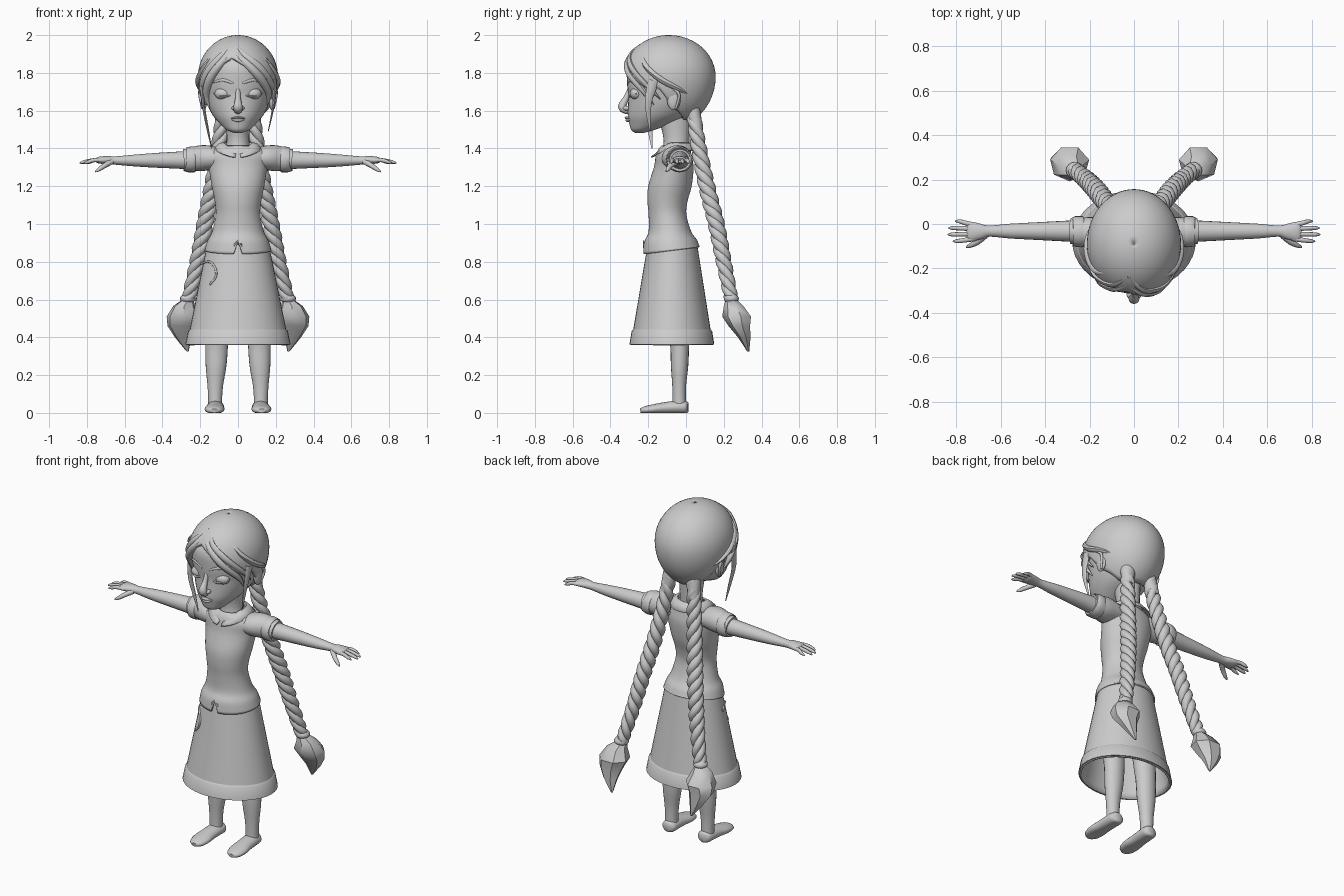
import bpy, math
from mathutils import Vector as V

TAU = math.tau


def finish(ob, mirror=False, thick=0, angle=50):
    bpy.ops.object.select_all(action='DESELECT')
    bpy.context.view_layer.objects.active = ob
    ob.select_set(True)
    bpy.ops.object.shade_smooth_by_angle(angle=math.radians(angle))
    if thick:
        m = ob.modifiers.new("thickness", 'SOLIDIFY')
        m.thickness, m.offset = thick, -1
    if mirror:
        ob.modifiers.new("mirror", 'MIRROR').use_clip = False
    return ob


def grid(name, rows, closed=True, caps=True, **kw):
    """Skin a list of equal-length point rows."""
    n = len(rows[0])
    faces = [(j*n+i, j*n+(i+1) % n, (j+1)*n+(i+1) % n, (j+1)*n+i)
             for j in range(len(rows)-1) for i in range(n if closed else n-1)]
    if caps and closed:
        faces += [tuple(range(n))[::-1], tuple((len(rows)-1)*n+i for i in range(n))]
    me = bpy.data.meshes.new(name)
    me.from_pydata([tuple(p) for r in rows for p in r], [], faces)
    ob = bpy.data.objects.new(name, me)
    bpy.context.collection.objects.link(ob)
    import bmesh
    bm = bmesh.new()
    bm.from_mesh(me)
    bmesh.ops.recalc_face_normals(bm, faces=bm.faces)
    bm.to_mesh(me)
    bm.free()
    return finish(ob, **kw)


def spline(rows, k):
    """Catmull-Rom through tuples of numbers."""
    out, n = [], len(rows)
    for i in range(n-1):
        a, b, c, d = (rows[max(0, min(n-1, i+o))] for o in (-1, 0, 1, 2))
        for s in range(k):
            t = s/k
            out.append(tuple(q + .5*t*(r-p + t*(2*p-5*q+4*r-w + t*(3*(q-r)+w-p)))
                             for p, q, r, w in zip(a, b, c, d)))
    return out + [rows[-1]]


def loft(name, rings, n=32, k=4, edit=None, **kw):
    """Horizontal elliptical rings: (z, centre y, rx, ry[, centre x])."""
    rows = []
    for r in spline(rings, k):
        cx = r[4] if len(r) > 4 else 0
        rows.append([V((cx + r[2]*math.sin(TAU*i/n), r[1] - r[3]*math.cos(TAU*i/n), r[0])) for i in range(n)])
    if edit:
        edit(rows)
    return grid(name, rows, **kw)


def tube(name, pts, n=12, k=4, floor=None, **kw):
    """Elliptical section along a path: (x, y, z, ru, rv)."""
    s = spline(pts, k)
    P = [V(p[:3]) for p in s]
    d = (P[-1]-P[0]).normalized()
    ref = V((0, 0, 1)) if abs(d.z) < .75 else V((0, 1, 0))
    rows = []
    for i, p in enumerate(P):
        t = (P[min(i+1, len(P)-1)]-P[max(i-1, 0)]).normalized()
        u = t.cross(ref).normalized()
        v = u.cross(t)
        row = [p + u*s[i][3]*math.cos(TAU*j/n) + v*s[i][4]*math.sin(TAU*j/n) for j in range(n)]
        if floor is not None:
            for q in row:
                q.z = max(q.z, floor)
        rows.append(row)
    return grid(name, rows, **kw)


def ball(name, c, r, mirror=False):
    rows = [[V((c[0]+r[0]*math.sin(a)*math.cos(TAU*i/16), c[1]+r[1]*math.sin(a)*math.sin(TAU*i/16),
                c[2]+r[2]*math.cos(a))) for i in range(16)] for a in [math.pi*(j+.05)/9.1 for j in range(10)]]
    return grid(name, rows, mirror=mirror)


# Head, neck and facial features
loft("head", [(1.483, -.245, .022, .025), (1.497, -.23, .058, .06), (1.53, -.19, .095, .11),
              (1.57, -.15, .13, .158), (1.62, -.12, .157, .187), (1.68, -.1, .176, .205),
              (1.75, -.09, .19, .222), (1.85, -.09, .18, .215), (1.94, -.09, .1, .12)], n=40)
loft("neck", [(1.34, -.065, .075, .075), (1.44, -.05, .06, .068), (1.56, -.06, .066, .085)], n=24)
tube("nose", [(0, -.295, 1.72, .012, .012), (0, -.315, 1.67, .014, .015), (0, -.338, 1.622, .024, .022),
              (0, -.318, 1.598, .02, .016), (0, -.3, 1.592, .008, .008)])
ball("nostril", (.02, -.315, 1.613), (.014, .02, .012), True)
ball("eyelid", (.076, -.262, 1.69), (.048, .036, .033), True)
tube("lash_line", [(.03, -.294, 1.685, .003, .003), (.076, -.299, 1.674, .006, .005),
                   (.128, -.262, 1.69, .003, .003)], n=8, mirror=True)
tube("eyebrow", [(.025, -.309, 1.745, .004, .006), (.08, -.294, 1.762, .005, .008),
                 (.135, -.255, 1.748, .002, .003)], n=8, mirror=True)
for nm, z, r, y in (("upper_lip", 1.563, .007, -.312), ("lower_lip", 1.549, .009, -.308)):
    tube(nm, [(-.045, y+.022, 1.558, .002, .002), (0, y, z, .013, r), (.045, y+.022, 1.558, .002, .002)])
ball("ear", (.18, -.065, 1.66), (.017, .036, .058), True)
tube("ear_rim", [(.19, -.09, 1.69, .008, .008), (.2, -.065, 1.715, .008, .008),
                 (.202, -.036, 1.68, .008, .008), (.188, -.055, 1.61, .006, .006)], n=8, mirror=True)

# Hair cap: an ellipsoid with a lower edge that follows the parting
EDGE = [(0, 1.885), (25, 1.83), (50, 1.765), (70, 1.72), (86, 1.725), (105, 1.62), (135, 1.55), (200, 1.545)]


def hair(a, z, off=0.0):
    q = (z-1.78)/(.22 if z > 1.78 else .27)
    k = math.sqrt(max(0, 1-q*q))
    a = math.radians(a)
    return ((.212*k+off)*math.sin(a), -.09-(.247*k+off)*math.cos(a), z)


def edge(a):
    d = abs((a+10+180) % 360-180)
    for (p, z0), (q, z1) in zip(EDGE, EDGE[1:]):
        if d <= q:
            return z0+(z1-z0)*(d-p)/(q-p)


rows = []
for j in range(21):
    row = []
    for i in range(64):
        a = i*360/64
        end = math.acos(max(-1, (edge(a)-1.78)/(.22 if edge(a) > 1.78 else .27)))
        t = .02+(end-.02)*j/20
        c = math.cos(t)
        row.append(V(hair(a, 1.78+c*(.22 if c > 0 else .27))))
    rows.append(row)
cap = grid("hair_cap", rows, caps=False, thick=.022)
grid("hair_crown", [rows[0], [V((p.x*.1, -.09+(p.y+.09)*.1, 2.0)) for p in rows[0]]])

# Swept fringe locks lying on the hair cap
LOCKS = [[(-8, 1.95), (12, 1.89), (36, 1.82), (62, 1.73), (78, 1.66)],
         [(-8, 1.91), (10, 1.86), (30, 1.79), (55, 1.70), (66, 1.63)],
         [(-12, 1.95), (-32, 1.88), (-54, 1.79), (-72, 1.70), (-80, 1.63)],
         [(-12, 1.91), (-28, 1.85), (-46, 1.77), (-62, 1.68), (-66, 1.6)],
         [(40, 1.92), (58, 1.84), (78, 1.77), (100, 1.72), (120, 1.68)],
         [(-45, 1.92), (-60, 1.84), (-80, 1.77), (-100, 1.72), (-120, 1.68)]]
for i, L in enumerate(LOCKS):
    tube("fringe_lock_%d" % i, [hair(a, z, -.006)+(w, w*.8) for (a, z), w in
                                zip(L, (.006, .018, .022, .018, .003))], n=8)
tube("side_lock_left", [(-.195, -.17, 1.76, .012, .03), (-.182, -.2, 1.62, .008, .02),
                        (-.16, -.19, 1.5, .006, .013), (-.14, -.18, 1.4, .002, .003)], n=8)
tube("side_lock_right", [(.195, -.17, 1.76, .012, .03), (.19, -.2, 1.64, .007, .018),
                         (.16, -.19, 1.49, .002, .003)], n=8)

# Braids: three strands twisted round a bent path, a tie and a pointed tuft
PATH = spline([(.075, .035, 1.62), (.1, .065, 1.42), (.135, .11, 1.2), (.175, .16, 1.0),
               (.215, .2, .8), (.262, .24, .6)], 14)
for s in range(3):
    pts = []
    for i, p in enumerate(PATH):
        f = i/(len(PATH)-1)
        a, r = TAU*(5.5*f+s/3), .017+.004*math.sin(math.pi*f)
        pts.append((p[0]+r*math.cos(a), p[1]+r*math.sin(a), p[2], r*1.25, r*1.25))
    tube("braid_strand_%d" % s, pts, n=8, k=1, mirror=True)
tube("hair_gather", [(.06, .0, 1.68, .05, .05), (.075, .035, 1.6, .045, .04), (.095, .06, 1.49, .03, .03)],
     mirror=True)
ball("braid_tie", (.265, .24, .605), (.042, .04, .026), True)
loft("braid_tuft", [(.6, .24, .03, .03, .265), (.565, .255, .06, .055, .285), (.51, .272, .09, .08, .29),
                    (.46, .285, .075, .06, .3), (.4, .31, .045, .035, .29), (.325, .33, .006, .006, .267)],
     n=7, k=1, mirror=True, angle=40)


# Blouse with a tilted hem and a front notch
def hem(rows):
    for j, row in enumerate(rows[:3]):
        for p in row:
            p.z += .13*(p.y+.08)*(1-j/3)
            if p.y < -.1 and abs(p.x) < .012:
                p.z = max(p.z, .91+j*.003)


loft("blouse", [(.86, -.077, .177, .15), (.91, -.079, .162, .14), (.96, -.085, .137, .113),
                (1.05, -.098, .118, .1), (1.12, -.098, .123, .106), (1.2, -.085, .139, .115),
                (1.3, -.065, .155, .105), (1.36, -.065, .168, .095), (1.395, -.062, .14, .085),
                (1.415, -.06, .07, .07)], n=48, edit=hem, caps=False, thick=.008)

# Folded collar, open in front
col = []
for r, z, drop in ((.07, 1.395, .035), (.082, 1.432, .05), (.1, 1.428, .055), (.135, 1.392, .035)):
    row = []
    for i in range(33):
        a = math.radians(6+348*i/32)
        front = max(0, math.cos(a))**3
        row.append(V((r*math.sin(a), -.058-r*(.9+.05*front)*math.cos(a), z-drop*front)))
    col.append(row)
grid("collar", col, closed=False, thick=.008)

# Sleeves and arms
tube("sleeve", [(.1, -.055, 1.345, .075, .055), (.15, -.05, 1.35, .078, .065), (.2, -.038, 1.348, .07, .068),
                (.25, -.033, 1.342, .06, .06), (.285, -.032, 1.338, .057, .058)], n=24, mirror=True)
tube("sleeve_cuff", [(.225, -.035, 1.343, .064, .063), (.232, -.035, 1.343, .07, .069),
                     (.268, -.033, 1.339, .068, .066), (.275, -.033, 1.339, .06, .06)], n=24, k=2, mirror=True)
tube("arm", [(.24, -.032, 1.338, .05, .05), (.32, -.032, 1.338, .046, .045), (.45, -.032, 1.337, .039, .038),
             (.56, -.032, 1.336, .033, .03), (.65, -.032, 1.336, .025, .022), (.69, -.034, 1.338, .035, .022),
             (.735, -.034, 1.338, .044, .018), (.752, -.034, 1.336, .034, .01)], n=20, mirror=True)
for nm, y0, y1, x1 in (("index", -.068, -.077, .815), ("middle", -.045, -.047, .838),
                       ("ring", -.022, -.018, .835), ("little", -.002, .012, .805)):
    tube(nm + "_finger", [(.715, y0*.9-.004, 1.337, .012, .012), (.76, (y0+y1)/2, 1.338, .0105, .011),
                          (x1-.02, y1, 1.328, .009, .009), (x1, y1, 1.32, .003, .003)], n=8, mirror=True)
tube("thumb", [(.67, -.05, 1.33, .016, .016), (.705, -.08, 1.31, .014, .014),
               (.735, -.096, 1.29, .011, .011), (.755, -.104, 1.277, .004, .004)], n=8, mirror=True)


# Skirt, hem band and pocket
def skirt(z):
    f = (.9-z)/.54
    return (-.072-.003*f, .162+.11*f, .13+.088*f)


loft("skirt", [(z, *skirt(z)) for z in (.9, .75, .55, .36)], n=40, caps=False, thick=.01)
band = [(.362, -.001), (.362, .007), (.432, .007), (.442, .0)]
loft("skirt_hem_band", [(z, skirt(z)[0], skirt(z)[1]+o, skirt(z)[2]+o) for z, o in band], n=40, k=1, caps=False)
pocket = []
for x, z in ((-.195, .79), (-.15, .80), (-.12, .765), (-.118, .72), (-.15, .68)):
    cy, rx, ry = skirt(z)
    y = cy-ry*math.sqrt(max(0, 1-(x/rx)**2))
    pocket.append((x, y-.002, z, .006, .006))
tube("pocket_edge", pocket, n=8)

# Legs and shoes
loft("leg", [(.8, -.06, .07, .075, .105), (.5, -.045, .065, .06, .11), (.36, -.034, .06, .05, .113),
             (.25, -.034, .055, .046, .116), (.15, -.036, .042, .037, .12), (.08, -.036, .037, .035, .121),
             (.04, -.036, .037, .036, .121)], n=20, mirror=True)
tube("shoe", [(.118, .012, .03, .02, .025), (.118, -.004, .03, .042, .034), (.12, -.05, .03, .046, .034),
              (.122, -.11, .026, .047, .031), (.124, -.17, .02, .053, .026), (.125, -.22, .014, .042, .02),
              (.125, -.242, .011, .018, .011)], n=20, floor=0, mirror=True)
